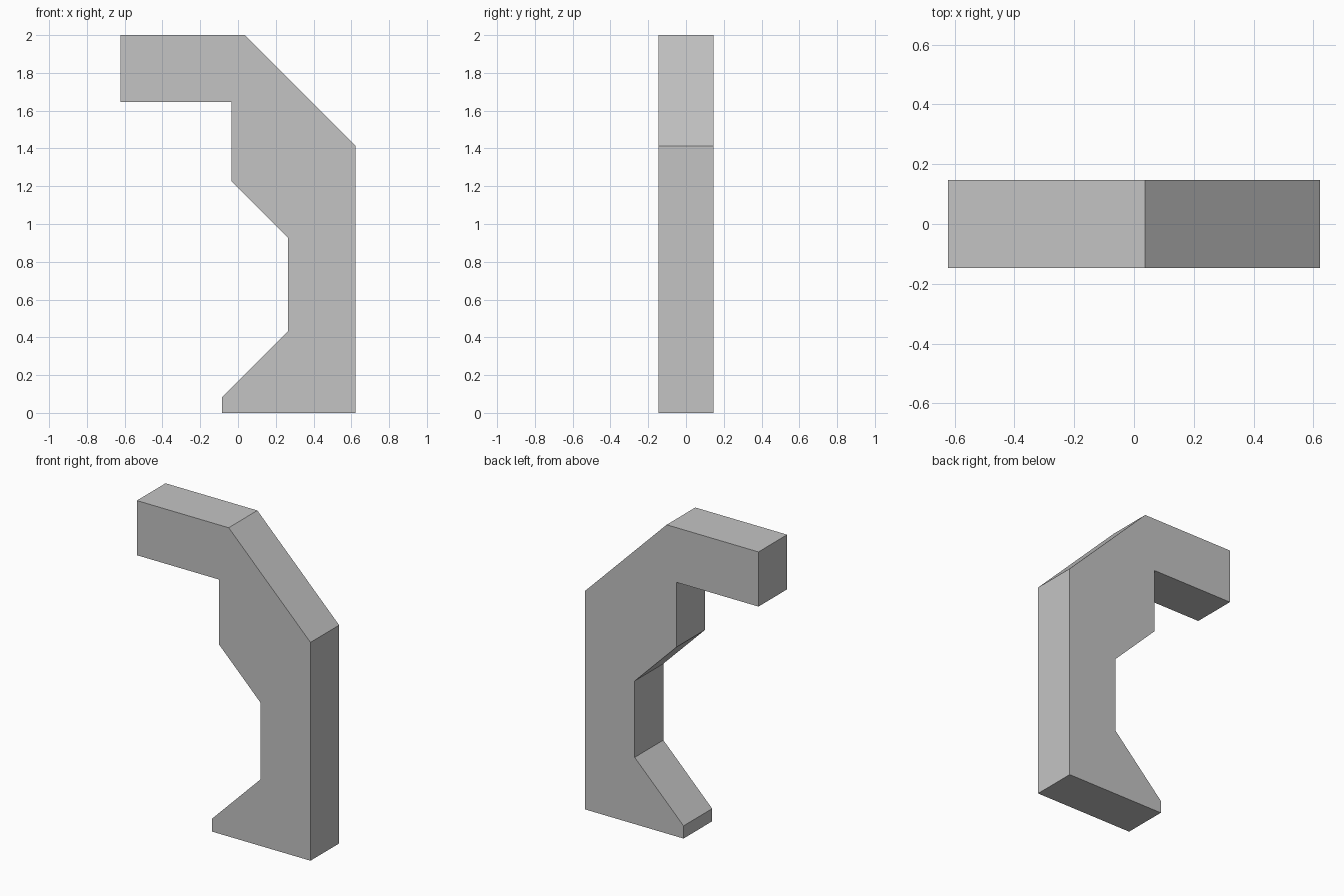
import bpy
import bmesh

cube = bpy.data.objects.get("Cube")
if cube:
    bpy.data.objects.remove(cube, do_unlink=True)

# Single plain grey
grey = bpy.data.materials.new("plain grey")
grey.use_nodes = True
colour = (0.55, 0.55, 0.55, 1)
grey.diffuse_color = colour
grey.node_tree.nodes["Principled BSDF"].inputs["Base Color"].default_value = colour

DEPTH = 0.293

# Bracket outline: foot, back, sloped shoulder, top arm, inner side
profile = [
    (-0.085, 0), (0.622, 0), (0.622, 1.414), (0.036, 2),
    (-0.622, 2), (-0.622, 1.646), (-0.035, 1.646), (-0.035, 1.227),
    (0.265, 0.927), (0.265, 0.432), (-0.085, 0.082),
]

# Extrude the outline front to back
bm = bmesh.new()
front = bm.faces.new([bm.verts.new((x, -DEPTH / 2, z)) for x, z in profile])
extruded = bmesh.ops.extrude_face_region(bm, geom=[front], use_keep_orig=True)
back = [v for v in extruded["geom"] if isinstance(v, bmesh.types.BMVert)]
bmesh.ops.translate(bm, verts=back, vec=(0, DEPTH, 0))
bmesh.ops.recalc_face_normals(bm, faces=bm.faces)

mesh = bpy.data.meshes.new("bracket")
bm.to_mesh(mesh)
bm.free()
mesh.materials.append(grey)
bpy.context.collection.objects.link(bpy.data.objects.new("bracket", mesh))
